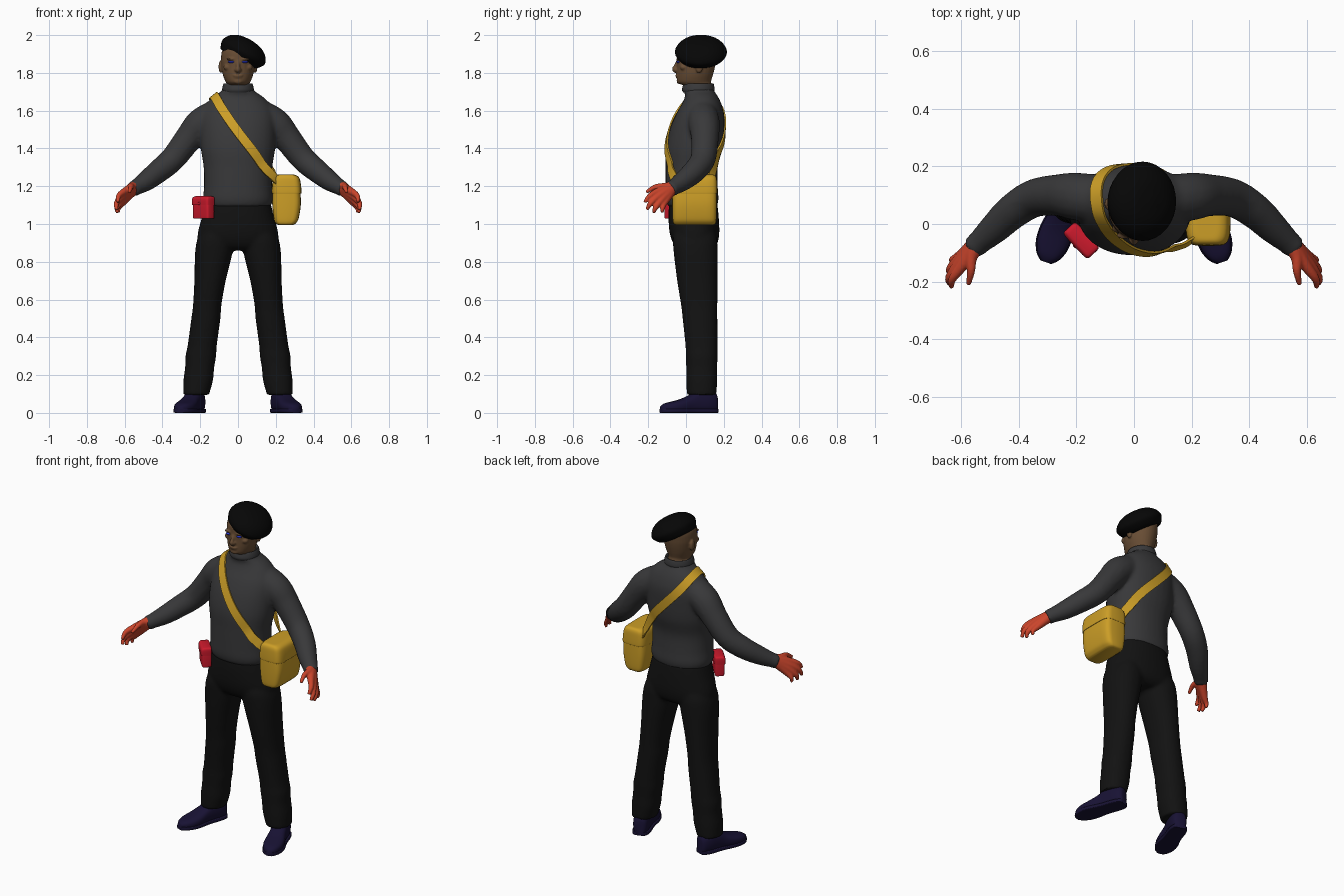
import bpy, bmesh, math
from mathutils import Vector, Matrix
from mathutils.bvhtree import BVHTree

MATS = {}
COLORS = dict(wool=(.04, .04, .042, 1), black=(.006, .006, .006, 1), skin=(.14, .075, .035, 1),
              glove=(.6, .06, .025, 1), navy=(.009, .006, .034, 1), yellow=(.6, .34, .02, 1),
              red=(.6, .01, .025, 1), blue=(.03, .05, .8, 1), felt=(.002, .002, .002, 1))


def spline(rows, n=5):
    """Catmull-Rom through tuples of numbers."""
    out = []
    for i in range(len(rows) - 1):
        a, b, c, d = (rows[max(0, min(len(rows) - 1, i + k))] for k in (-1, 0, 1, 2))
        for j in range(n):
            t = j / n
            out.append([.5 * (2*q + (r-p)*t + (2*p-5*q+4*r-s)*t*t + (3*q-p-3*r+s)*t**3)
                        for p, q, r, s in zip(a, b, c, d)])
    return out + [list(rows[-1])]


def loft(bm, rings):
    vs = [[bm.verts.new(p) for p in r] for r in rings]
    n = len(vs[0])
    for a, b in zip(vs, vs[1:]):
        for i in range(n):
            bm.faces.new((a[i], a[(i+1) % n], b[(i+1) % n], b[i]))
    bm.faces.new(vs[0])
    bm.faces.new(vs[-1])


def oval(rx, ry, e=1, n=32):
    f = lambda v: math.copysign(abs(v) ** e, v)
    return [(rx * f(math.cos(2*math.pi*i/n)), ry * f(math.sin(2*math.pi*i/n))) for i in range(n)]


def stack(bm, rows, e=1, n=5, side=1):
    """Level sections: (z, cx, cy, rx, ry)."""
    loft(bm, [[(side * (cx + x), cy + y, z) for x, y in oval(rx, ry, e)]
              for z, cx, cy, rx, ry in spline(rows, n)])


def tube(bm, rows, side=1, n=5):
    """Round tube through (x, y, z, radius)."""
    pts = spline(rows, n)
    rings = []
    for i, p in enumerate(pts):
        t = Vector(pts[min(i+1, len(pts)-1)][:3]) - Vector(pts[max(i-1, 0)][:3])
        u = t.cross(Vector((1, 0, 0))).normalized()
        v = u.cross(t).normalized()
        ring = [Vector(p[:3]) + u*a + v*b for a, b in oval(p[3], p[3], n=16)]
        rings.append([(side * q.x, q.y, q.z) for q in ring])
    loft(bm, rings)


def blob(bm, c, r):
    bmesh.ops.create_uvsphere(bm, u_segments=16, v_segments=10, radius=1,
                              matrix=Matrix.Translation(c) @ Matrix.Diagonal((*r, 1)))


def finish(bm, name, color, voxel=0, smooth=0, matrix=None):
    bmesh.ops.recalc_face_normals(bm, faces=bm.faces)
    if matrix:
        bm.transform(matrix)
    me = bpy.data.meshes.new(name)
    bm.to_mesh(me)
    bm.free()
    ob = bpy.data.objects.new(name, me)
    bpy.context.collection.objects.link(ob)
    if voxel:
        m = ob.modifiers.new("fuse", 'REMESH')
        m.mode, m.voxel_size = 'VOXEL', voxel
        if smooth:
            m = ob.modifiers.new("soften", 'SMOOTH')
            m.factor, m.iterations = .5, smooth
        dg = bpy.context.evaluated_depsgraph_get()
        me = bpy.data.meshes.new_from_object(ob.evaluated_get(dg))
        ob.modifiers.clear()
        ob.data = me
    me.shade_smooth()
    me.set_sharp_from_angle(angle=math.radians(50))
    if color not in MATS:
        MATS[color] = bpy.data.materials.new(color)
        MATS[color].diffuse_color = COLORS[color]
    me.materials.clear()
    me.materials.append(MATS[color])
    return ob


# sweater: torso and sleeves fused
bm = bmesh.new()
stack(bm, [(1.09, 0, .035, .172, .128), (1.13, 0, .033, .185, .139), (1.2, 0, .03, .18, .138),
           (1.3, 0, .03, .182, .138), (1.4, 0, .043, .197, .15), (1.5, 0, .058, .2, .144),
           (1.58, 0, .074, .195, .128), (1.64, 0, .083, .165, .103), (1.68, 0, .081, .124, .085),
           (1.705, 0, .068, .085, .081), (1.73, 0, .065, .074, .077)], .92)
for s in (-1, 1):
    tube(bm, [(.1, .085, 1.585, .083), (.195, .095, 1.53, .084), (.26, .1, 1.455, .074),
              (.345, .09, 1.345, .067), (.42, .045, 1.28, .062), (.49, -.02, 1.225, .053),
              (.555, -.078, 1.185, .038)], s)
    tube(bm, [(.53, -.057, 1.2, .043), (.562, -.085, 1.18, .041)], s)
sweater = finish(bm, "sweater", 'wool', .011, 4)

# folded collar
bm = bmesh.new()
stack(bm, [(1.695, 0, .065, .078, .079), (1.71, 0, .065, .084, .086), (1.732, 0, .066, .08, .083),
           (1.744, 0, .067, .074, .077), (1.736, 0, .067, .066, .068)], n=4)
finish(bm, "collar", 'wool')

# trousers
bm = bmesh.new()
stack(bm, [(1.115, 0, .038, .172, .127), (1.04, 0, .04, .19, .133), (.95, 0, .045, .213, .131),
           (.89, 0, .05, .205, .113), (.86, 0, .05, .12, .08)], .9)
for s in (-1, 1):
    stack(bm, [(1.0, .1, .045, .07, .09), (.93, .118, .047, .093, .115), (.85, .128, .051, .099, .116),
               (.7, .148, .06, .083, .107), (.57, .163, .07, .075, .096), (.5, .17, .074, .077, .092),
               (.36, .189, .082, .077, .085), (.3, .197, .083, .081, .084), (.24, .203, .083, .077, .082),
               (.17, .211, .083, .078, .082), (.095, .222, .083, .068, .078)], .9, 5, s)
finish(bm, "trousers", 'black', .011, 3)

# shoes: upper and sole, lofted heel to toe
foot = [(0, .024, .09), (.012, .038, .11), (.05, .047, .12), (.11, .047, .118), (.15, .049, .095),
        (.2, .056, .073), (.25, .054, .06), (.29, .038, .05), (.312, .016, .036)]
for s, label in ((-1, "right"), (1, "left")):
    bm = bmesh.new()
    for grow, top in ((0, 1), (.004, .022)):
        rings = []
        for d, w, h in spline(foot, 3):
            h = h if top == 1 else top
            rings.append([(x, -d, h/2 + z) for x, z in oval(w + grow, h/2, .75 if top == 1 else .3, 24)])
        loft(bm, rings)
    finish(bm, label + "_shoe", 'navy',
           matrix=Matrix.Translation((s * .205, .162, 0)) @ Matrix.Rotation(s * math.radians(19), 4, 'Z'))

# hands: every finger runs from the wrist so the palm fuses
W = (.545, -.07, 1.195, .033)
fingers = [((.6, -.148, 1.172, .02), (.632, -.192, 1.148, .014), (.635, -.219, 1.115, .009)),
           ((.613, -.146, 1.147, .021), (.643, -.187, 1.11, .014), (.642, -.207, 1.076, .009)),
           ((.615, -.132, 1.126, .021), (.641, -.16, 1.088, .014), (.637, -.172, 1.06, .009)),
           ((.606, -.112, 1.118, .019), (.632, -.124, 1.084, .012), (.63, -.126, 1.06, .008)),
           ((.565, -.115, 1.197, .021), (.567, -.165, 1.195, .014), (.576, -.21, 1.168, .009))]
for s, label in ((-1, "right"), (1, "left")):
    bm = bmesh.new()
    for f in fingers:
        tube(bm, [W, *f], s)
    finish(bm, label + "_hand", 'glove', .005, 2)

# head with nose, brow, lips and ears
bm = bmesh.new()
stack(bm, [(1.68, 0, .07, .06, .06), (1.725, 0, .067, .064, .067), (1.742, 0, .05, .06, .085),
           (1.755, 0, .043, .067, .09), (1.79, 0, .047, .08, .096), (1.83, 0, .052, .087, .101),
           (1.87, 0, .055, .09, .104), (1.92, 0, .058, .083, .102), (1.955, 0, .06, .05, .07)])
tube(bm, [(0, -.042, 1.862, .009), (0, -.056, 1.835, .01), (0, -.061, 1.818, .013), (0, -.05, 1.808, .011)])
blob(bm, (0, -.046, 1.787), (.026, .011, .005))
blob(bm, (0, -.044, 1.778), (.022, .011, .005))
blob(bm, (0, -.036, 1.756), (.026, .014, .015))
for s in (-1, 1):
    blob(bm, (s * .036, -.04, 1.873), (.027, .012, .006))
    blob(bm, (s * .012, -.053, 1.816), (.008, .01, .008))
    blob(bm, (s * .055, -.012, 1.83), (.022, .02, .018))
    blob(bm, (s * .092, .07, 1.832), (.011, .02, .033))
finish(bm, "head", 'skin', .005, 2)
bm = bmesh.new()
for s in (-1, 1):
    blob(bm, (s * .036, -.042, 1.858), (.017, .009, .006))
finish(bm, "eyes", 'blue')

# beret, tipped toward one ear
bm = bmesh.new()
stack(bm, [(-.052, -.015, -.005, .085, .095), (-.058, -.012, -.005, .1, .108), (-.04, -.005, 0, .117, .124),
           (-.008, 0, 0, .129, .138), (.03, 0, 0, .108, .115), (.055, 0, 0, .065, .072),
           (.064, 0, 0, .012, .014)])
finish(bm, "beret", 'felt', matrix=Matrix.Translation((.035, .079, 1.919)) @ Matrix.Rotation(math.radians(30), 4, 'Y'))

# shoulder bag: body, flap
bm = bmesh.new()
stack(bm, [(.995, .252, .045, .038, .1), (1.003, .252, .045, .053, .111), (1.03, .255, .045, .066, .116),
           (1.11, .257, .045, .076, .118), (1.2, .256, .045, .07, .116), (1.25, .255, .045, .058, .108)], .4)
finish(bm, "bag_body", 'yellow')
bm = bmesh.new()
stack(bm, [(1.162, .258, .045, .074, .117), (1.165, .258, .045, .078, .121), (1.21, .257, .045, .076, .12),
           (1.245, .256, .045, .068, .116), (1.26, .255, .045, .048, .104), (1.262, .255, .045, .02, .08)], .4)
finish(bm, "bag_flap", 'yellow')

# strap: path hugging the sweater surface
tree = BVHTree.FromObject(sweater, bpy.context.evaluated_depsgraph_get())
path = [(.235, -.06, 1.225), (.2, -.085, 1.258), (.14, -.105, 1.315), (.01, -.1, 1.475), (-.09, -.05, 1.62),
        (-.135, .05, 1.69), (-.135, .13, 1.675), (-.09, .19, 1.6), (0, .21, 1.5), (.1, .2, 1.395),
        (.18, .165, 1.29), (.235, .14, 1.215)]
pts, nrm = [], []
for p in spline(path, 6):
    loc, n, _, d = tree.find_nearest(Vector(p))
    d = (Vector(p) - loc).dot(n)
    pts.append(loc + n * (.006 if d < .03 else d - .024))
    nrm.append(n)
rings = []
for i, p in enumerate(pts):
    n = sum(nrm[max(0, i-3):i+4], Vector()).normalized()
    t = pts[min(i+1, len(pts)-1)] - pts[max(i-1, 0)]
    w = t.cross(n).normalized() * .025
    rings.append([p + w + n*.003, p - w + n*.003, p - w - n*.005, p + w - n*.005])
bm = bmesh.new()
loft(bm, rings)
finish(bm, "bag_strap", 'yellow')

# belt pouch with flap
place = Matrix.Translation((-.182, -.056, 0)) @ Matrix.Rotation(math.radians(-47), 4, 'Z')
bm = bmesh.new()
stack(bm, [(1.03, 0, 0, .056, .022), (1.034, 0, 0, .06, .027), (1.09, 0, 0, .06, .028), (1.14, 0, 0, .056, .024)], .3)
finish(bm, "pouch_body", 'red', matrix=place)
bm = bmesh.new()
stack(bm, [(1.1, 0, -.002, .063, .031), (1.13, 0, -.002, .063, .031), (1.143, 0, 0, .059, .026), (1.147, 0, 0, .048, .017)], .3)
blob(bm, (0, -.032, 1.108), (.008, .005, .008))
finish(bm, "pouch_flap", 'red', matrix=place)
